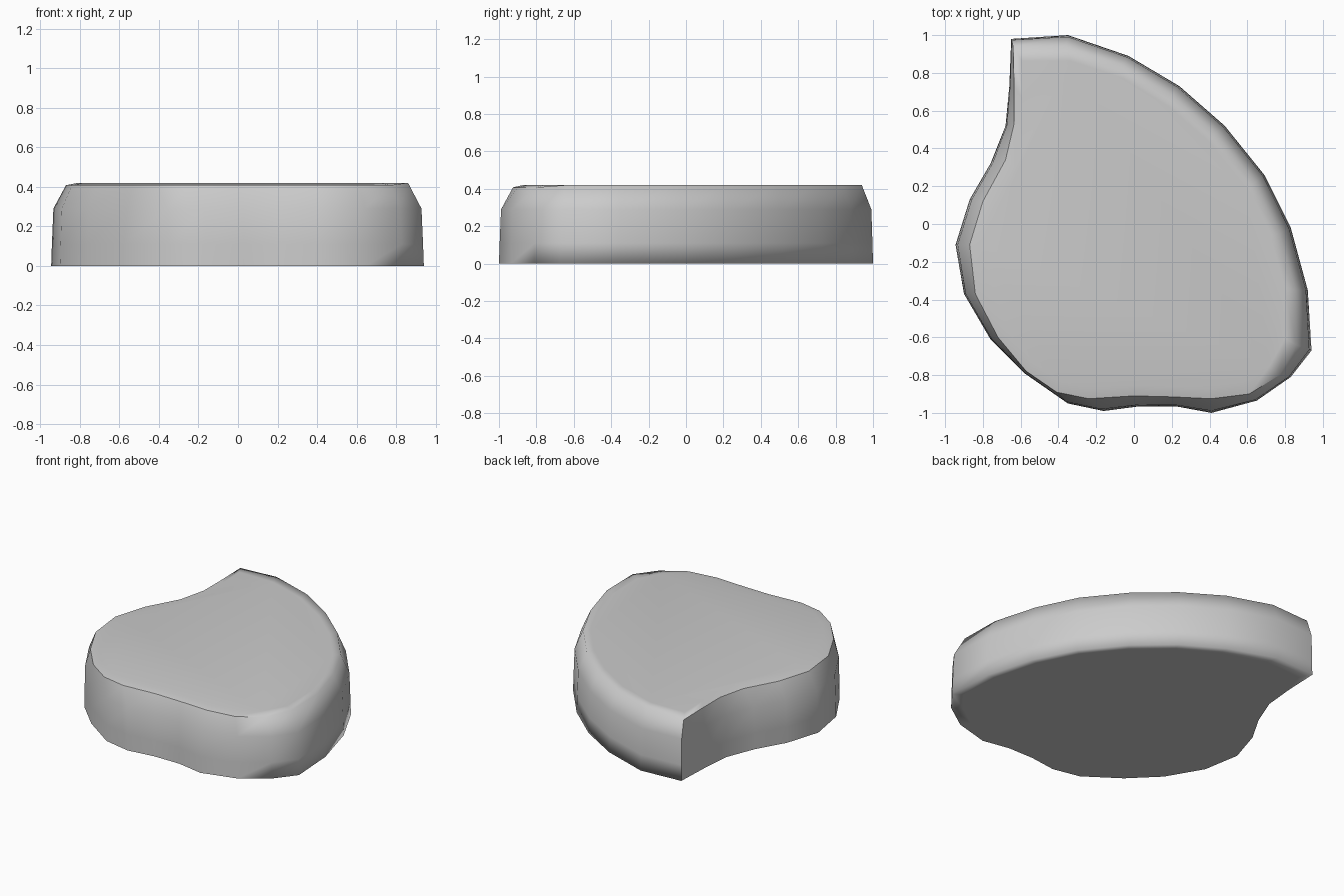
import bpy, bmesh

if "Cube" in bpy.data.objects:
    bpy.data.objects.remove(bpy.data.objects["Cube"])

# Outline, counterclockwise from the back-left tip: wall x, wall y, top rim x, top rim y
outline = [
    (-.65, .98, -.64, .94), (-.66, .73, -.635, .73), (-.68, .52, -.635, .53),
    (-.76, .32, -.68, .34), (-.87, .13, -.80, .12), (-.945, -.11, -.87, -.11),
    (-.90, -.37, -.84, -.37), (-.76, -.61, -.72, -.60), (-.58, -.79, -.57, -.78),
    (-.35, -.95, -.41, -.89), (-.16, -.99, -.24, -.925), (.03, -.965, 0, -.91),
    (.22, -.965, .20, -.915), (.41, -1, .41, -.925), (.65, -.935, .61, -.90),
    (.83, -.81, .77, -.80), (.94, -.67, .86, -.64), (.92, -.35, .855, -.35),
    (.83, -.02, .77, -.05), (.69, .26, .64, .22), (.48, .52, .43, .48),
    (.24, .73, .20, .68), (-.03, .89, -.06, .84), (-.35, 1, -.36, .94),
]
N = len(outline)
LAST_SHARP = 15          # the left and front walls have crisp edges

bm = bmesh.new()


def ring(t, z, scale=1.0):
    """Outline blended from wall (t=0) to top rim (t=1), scaled about the middle."""
    return [bm.verts.new(((x + (u - x) * t) * scale,
                          (y + (v - y) * t + .15) * scale - .15,
                          z(i) if callable(z) else z))
            for i, (x, y, u, v) in enumerate(outline)]


def rim_z(i):
    return .408 if i <= LAST_SHARP else .42


# Flat bottom, wall, sloped rim and flat top
rings = [ring(0, 0, .93), ring(0, 0), ring(.05, .11), ring(.15, .29),
         ring(1, rim_z), ring(1, .42, .93)]
for a, b in zip(rings, rings[1:]):
    for i in range(N):
        j = (i + 1) % N
        bm.faces.new((a[i], a[j], b[j], b[i]))
bm.faces.new(rings[-1])
bm.faces.new(rings[0][::-1])
bmesh.ops.recalc_face_normals(bm, faces=bm.faces)

for f in bm.faces:
    f.smooth = True
# Crisp rim and base along the left and front, crisp corner at the tip
for r in (rings[1], rings[4]):
    for i in range(LAST_SHARP):
        bm.edges.get((r[i], r[i + 1])).smooth = False
for a, b in zip(rings[1:4], rings[2:5]):
    bm.edges.get((a[0], b[0])).smooth = False

mesh = bpy.data.meshes.new("rounded_slab")
bm.to_mesh(mesh)
bm.free()
slab = bpy.data.objects.new("rounded_slab", mesh)
bpy.context.collection.objects.link(slab)
